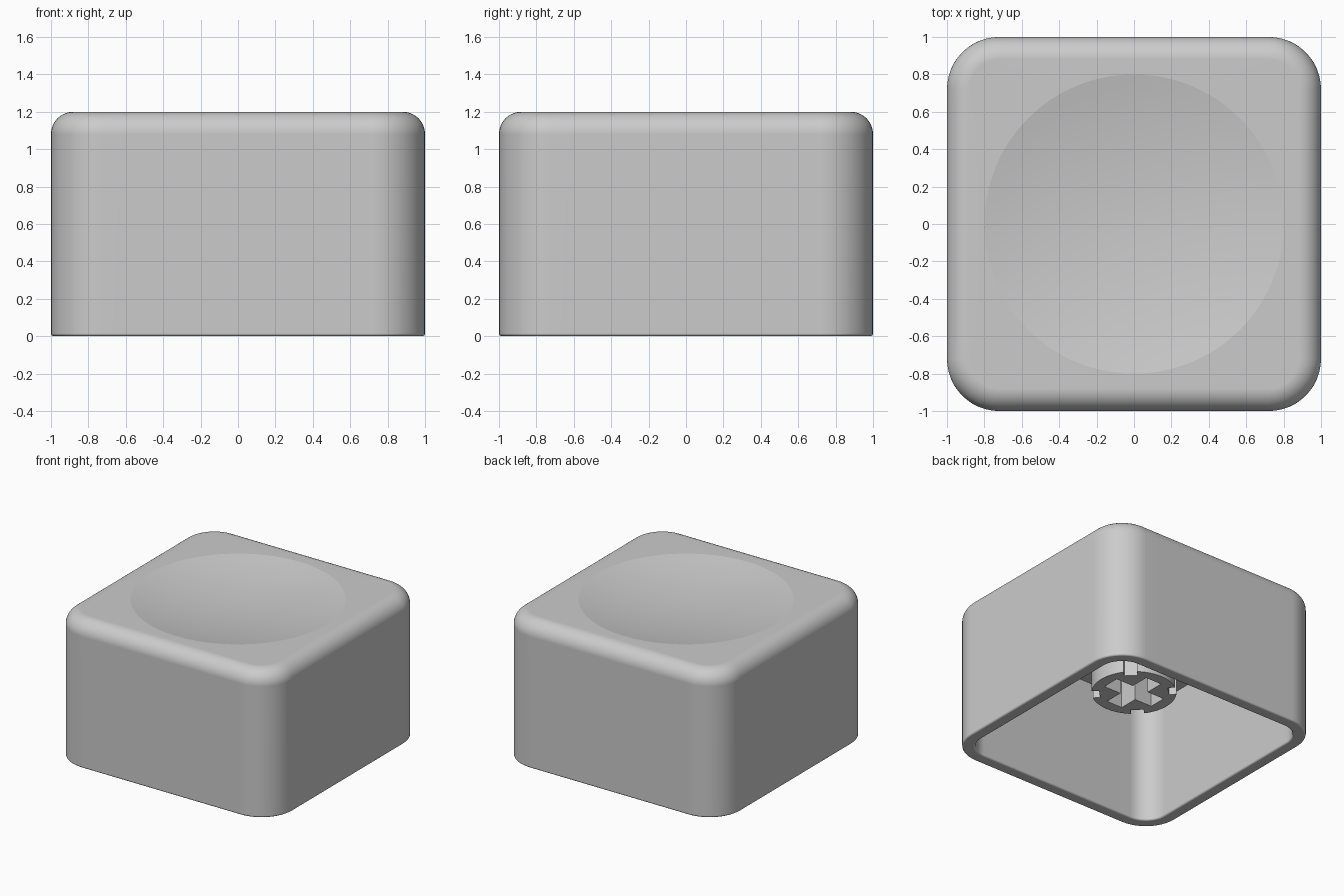
import bpy, bmesh
from math import pi, sin, cos, sqrt, radians

if "Cube" in bpy.data.objects:
    bpy.data.objects.remove(bpy.data.objects["Cube"], do_unlink=True)

HEIGHT, CORNER, FILLET, LIP, WALL = 1.2, 0.28, 0.12, 0.015, 0.1
CEILING, DISH_R, DISH_DEPTH = 1.02, 0.8, 0.08
STEM_R, STEM_BOTTOM = 0.32, 0.42
STEPS = 12  # segments per corner and per straight side

grey = bpy.data.materials.new("plain grey")
grey.use_nodes = True
colour = (0.6, 0.6, 0.6, 1)
grey.diffuse_color = colour
grey.node_tree.nodes["Principled BSDF"].inputs["Base Color"].default_value = colour


def square_ring(inset, z):
    """Rounded square, inset evenly from the outer wall."""
    r, c = CORNER - inset, 1 - CORNER
    pts = []
    for q in range(4):
        ca, sa = round(cos(q * pi / 2)), round(sin(q * pi / 2))
        local = [(c + r * cos(a), c + r * sin(a))
                 for a in (i * pi / 2 / STEPS for i in range(STEPS + 1))]
        local += [(c - 2 * c * i / STEPS, c + r) for i in range(1, STEPS)]
        pts += [(x * ca - y * sa, x * sa + y * ca, z) for x, y in local]
    return pts


def circle_ring(r, z):
    n = 8 * STEPS
    return [(r * cos(pi / 8 + i * 2 * pi / n), r * sin(pi / 8 + i * 2 * pi / n), z)
            for i in range(n)]


def finish(obj):
    obj.data.materials.clear()
    obj.data.materials.append(grey)
    bpy.ops.object.select_all(action='DESELECT')
    obj.select_set(True)
    bpy.context.view_layer.objects.active = obj
    bpy.ops.object.shade_smooth_by_angle(angle=radians(30))
    mod = obj.modifiers.new("even shading", 'WEIGHTED_NORMAL')
    mod.keep_sharp = True


# Shell profile: ceiling, inner wall, rounded lip, outer wall, top fillet
profile = [(WALL, CEILING)]
profile += [(WALL - LIP * (1 - cos(i * pi / 8)), LIP * (1 - sin(i * pi / 8))) for i in range(5)]
profile += [(LIP * (1 - sin(i * pi / 8)), LIP * (1 - cos(i * pi / 8))) for i in range(5)]
profile += [(FILLET * (1 - cos(a)), HEIGHT - FILLET * (1 - sin(a)))
            for a in (i * pi / 2 / STEPS for i in range(STEPS + 1))]
rings = [square_ring(*p) for p in profile]

# Spherical dish in the top
dish_start = len(rings)
ball = (DISH_R ** 2 + DISH_DEPTH ** 2) / (2 * DISH_DEPTH)
for i in range(10):
    r = DISH_R * (1 - i / 10)
    rings.append(circle_ring(r, HEIGHT + ball - DISH_DEPTH - sqrt(ball ** 2 - r ** 2)))

bm = bmesh.new()
loops = [[bm.verts.new(p) for p in ring] for ring in rings]
n = len(loops[0])
for low, high in zip(loops, loops[1:]):
    for i in range(n):
        j = (i + 1) % n
        bm.faces.new((low[i], low[j], high[j], high[i]))
bm.faces.new(loops[0])
centre = bm.verts.new((0, 0, HEIGHT - DISH_DEPTH))
for i in range(n):
    bm.faces.new((loops[-1][i], loops[-1][(i + 1) % n], centre))
# Crisp rim around the dish
rim = loops[dish_start]
for i in range(n):
    bm.edges.get((rim[i], rim[(i + 1) % n])).smooth = False
bmesh.ops.recalc_face_normals(bm, faces=bm.faces)
mesh = bpy.data.meshes.new("cap_shell")
bm.to_mesh(mesh)
bm.free()
shell = bpy.data.objects.new("cap_shell", mesh)
bpy.context.collection.objects.link(shell)
finish(shell)

# Stem post under the ceiling
length = CEILING + 0.01 - STEM_BOTTOM
bpy.ops.mesh.primitive_cylinder_add(vertices=64, radius=STEM_R, depth=length,
                                    location=(0, 0, STEM_BOTTOM + length / 2))
stem = bpy.context.object
stem.name = "stem_post"


def cut(size, x, y, z, turn):
    """Cut a box out of the stem."""
    bpy.ops.mesh.primitive_cube_add(size=1, location=(x, y, z), rotation=(0, 0, turn))
    cutter = bpy.context.object
    cutter.name = "stem_cutter"
    cutter.hide_render = True
    cutter.scale = size
    bpy.context.view_layer.update()
    mod = stem.modifiers.new("cut", 'BOOLEAN')
    mod.operation, mod.solver, mod.object = 'DIFFERENCE', 'EXACT', cutter
    bpy.context.view_layer.objects.active = stem
    bpy.ops.object.modifier_apply(modifier=mod.name)
    bpy.data.objects.remove(cutter, do_unlink=True)


# Cross-shaped socket
for turn in (0, pi / 2):
    cut((0.46, 0.145, 1), 0, 0, STEM_BOTTOM, turn)
# Narrow grooves on the diagonals
for k in range(4):
    a = pi / 4 + k * pi / 2
    cut((0.12, 0.1, 2), STEM_R * cos(a), STEM_R * sin(a), STEM_BOTTOM, a)
finish(stem)
